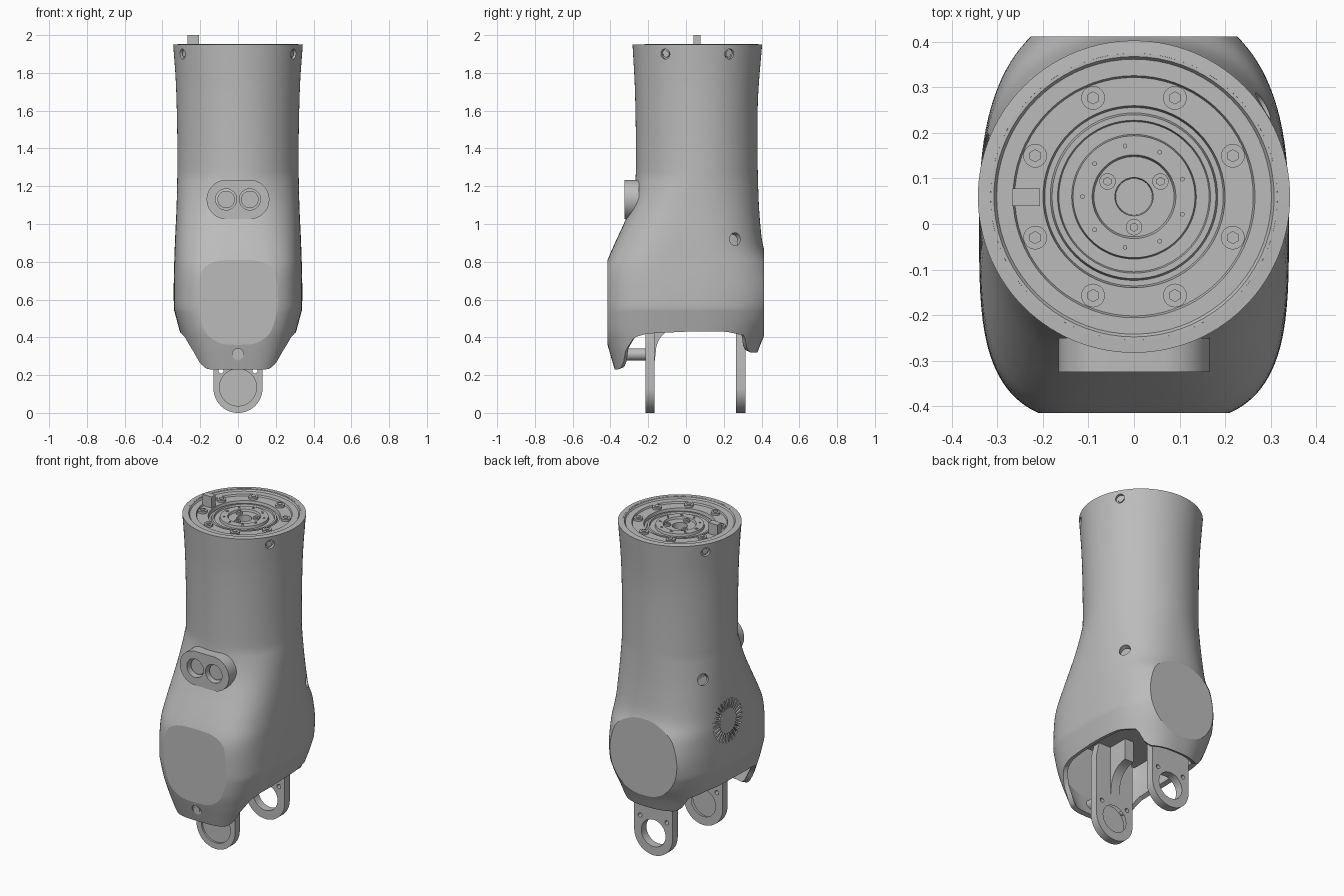
import bpy, bmesh, math
from mathutils import Vector, Matrix

cube = bpy.data.objects.get("Cube")
if cube:
    bpy.data.objects.remove(cube, do_unlink=True)

mat = bpy.data.materials.new("satin_grey")
mat.use_nodes = True
GREY = (0.5, 0.5, 0.5, 1)
mat.diffuse_color = GREY
mat.node_tree.nodes["Principled BSDF"].inputs["Base Color"].default_value = GREY
CY = 0.06  # axis of the upper tube


def make(name, bm, angle=30):
    me = bpy.data.meshes.new(name)
    bm.to_mesh(me)
    bm.free()
    me.materials.append(mat)
    ob = bpy.data.objects.new(name, me)
    bpy.context.collection.objects.link(ob)
    smooth(ob, angle)
    return ob


def smooth(ob, angle):
    bpy.ops.object.select_all(action="DESELECT")
    ob.select_set(True)
    bpy.context.view_layer.objects.active = ob
    bpy.ops.object.shade_smooth_by_angle(angle=math.radians(angle))


def apply_modifiers(ob):
    dg = bpy.context.evaluated_depsgraph_get()
    me = bpy.data.meshes.new_from_object(ob.evaluated_get(dg))
    ob.modifiers.clear()
    ob.data = me


def cut(ob, bm, angle=30):
    cutter = make("cutter", bm)
    cutter.hide_render = True
    mod = ob.modifiers.new("cut", "BOOLEAN")
    mod.operation, mod.solver, mod.object = "DIFFERENCE", "EXACT", cutter
    apply_modifiers(ob)
    bpy.data.objects.remove(cutter, do_unlink=True)
    smooth(ob, angle)


def cyl(bm, p, q, r, seg=32):
    p, q = Vector(p), Vector(q)
    rot = (q - p).to_track_quat("Z", "Y").to_matrix().to_4x4()
    bmesh.ops.create_cone(bm, cap_ends=True, segments=seg, radius1=r, radius2=r,
                          depth=(q - p).length, matrix=Matrix.Translation((p + q) / 2) @ rot)


def box(bm, lo, hi, rot=Matrix()):
    lo, hi = Vector(lo), Vector(hi)
    m = rot @ Matrix.Translation((lo + hi) / 2) @ Matrix.Diagonal((*(hi - lo), 1))
    bmesh.ops.create_cube(bm, size=1, matrix=m)


def extrude_xz(bm, outline, y0, y1):
    face = bm.faces.new([bm.verts.new((x, y0, z)) for x, z in outline])
    out = bmesh.ops.extrude_face_region(bm, geom=[face])["geom"]
    bmesh.ops.translate(bm, vec=(0, y1 - y0, 0),
                        verts=[v for v in out if isinstance(v, bmesh.types.BMVert)])
    bmesh.ops.recalc_face_normals(bm, faces=bm.faces)


def lathe(bm, profile, seg=72):
    vs = [bm.verts.new((r, CY, z)) for r, z in profile]
    es = [bm.edges.new(pair) for pair in zip(vs, vs[1:])]
    bmesh.ops.spin(bm, geom=vs + es, cent=(0, CY, 0), axis=(0, 0, 1), angle=math.tau, steps=seg)
    bmesh.ops.remove_doubles(bm, verts=bm.verts, dist=1e-5)
    bmesh.ops.recalc_face_normals(bm, faces=bm.faces)


def curve(keys, t, soft=True):
    """Interpolate (position, value) keys, softly or in straight lines."""
    t = min(max(t, keys[0][0]), keys[-1][0])
    i = next(k for k in range(len(keys) - 1) if t <= keys[k + 1][0])
    (a, va), (b, vb) = keys[i], keys[i + 1]
    u = (t - a) / (b - a)
    if not soft:
        return va + (vb - va) * u

    def slope(k):
        lo, hi = keys[max(k - 1, 0)], keys[min(k + 1, len(keys) - 1)]
        return (hi[1] - lo[1]) / (hi[0] - lo[0]) * (b - a)
    return ((2*u**3 - 3*u**2 + 1) * va + (u**3 - 2*u**2 + u) * slope(i)
            + (3*u**2 - 2*u**3) * vb + (u**3 - u**2) * slope(i + 1))


# Housing: section keys by height, lip height by depth
WIDE = [(.55, .34), (.7, .34), (.9, .334), (1.1, .325), (1.3, .321), (1.5, .322), (1.75, .329), (1.95, .343)]
TAPER = [(.23, .245), (.33, .28), (.42, .305), (.55, .34)]
FRONT = [(.23, -.378), (.3, -.398), (.36, -.415), (.45, -.435), (.65, -.44), (.75, -.433), (.81, -.415),
         (.9, -.376), (1, -.33), (1.1, -.29), (1.2, -.27), (1.35, -.265), (1.7, -.27), (1.95, -.283)]
BACK = [(.32, .378), (.4, .41), (.5, .458), (.63, .485), (.77, .458), (.87, .412), (1, .393),
        (1.2, .382), (1.5, .378), (1.7, .383), (1.95, .403)]
LIP = [(-.4, .23), (-.385, .235), (-.358, .265), (-.33, .33), (-.27, .4), (-.2, .42), (0, .43),
       (.2, .43), (.3, .41), (.335, .34), (.36, .32)]


def section(z, a):
    c, s = math.cos(a), math.sin(a)
    yc = curve([(.6, 0), (1.3, CY)], z)
    n = curve([(.8, 3.5 if s < 0 else 2.6), (1.25, 2)], z)
    half = curve(WIDE, z) if z > .55 else curve(TAPER, z, False)
    depth = yc - curve(FRONT, z) if s < 0 else curve(BACK, z) - yc
    return Vector((half * math.copysign(abs(c) ** (2 / n), c),
                   yc + depth * math.copysign(abs(s) ** (2 / n), s), z))


bm = bmesh.new()
COLS, UP, DOWN = 112, 56, 14
rows = []
for k in range(UP + DOWN + 1):
    row = []
    for i in range(COLS):
        a = math.tau * i / COLS
        if k <= UP:
            z = 1.95 - 1.4 * k / UP
        else:
            lip = curve(LIP, section(.38, a).y, False)
            z = .55 + (lip - .55) * (k - UP) / DOWN
        row.append(bm.verts.new(section(z, a)))
    rows.append(row)
for r0, r1 in zip(rows, rows[1:]):
    for i in range(COLS):
        j = (i + 1) % COLS
        bm.faces.new((r0[i], r1[i], r1[j], r0[j]))
# Flat front panel and flat rear disc
for y, side in ((-.415, -1), (.412, 1)):
    res = bmesh.ops.bisect_plane(bm, geom=bm.verts[:] + bm.edges[:] + bm.faces[:], dist=1e-5,
                                 plane_co=(0, y, 0), plane_no=(0, side, 0), clear_outer=True)
    loop = [e for e in res["geom_cut"] if isinstance(e, bmesh.types.BMEdge) and e.is_boundary]
    for f in bmesh.ops.edgeloop_fill(bm, edges=loop)["faces"]:
        f.normal_update()
        if f.normal.y * side < 0:
            f.normal_flip()
    for e in loop:
        e.smooth = False
housing = make("housing", bm, 20)
wall = housing.modifiers.new("wall", "SOLIDIFY")
wall.thickness, wall.offset = 0.028, -1
apply_modifiers(housing)

# Sockets, screw holes and radial vent sunk in the housing
bm = bmesh.new()
screws = bmesh.new()
for deg in (30, 150, 210, 330):
    d = Vector((math.cos(math.radians(deg)), math.sin(math.radians(deg)), 0))
    c = Vector((0, CY, 1.9))
    cyl(bm, c + d * .32, c + d * .38, .027)
    cyl(screws, c + d * .3, c + d * .33, .019, 6)
cyl(bm, (.24, .23, .9), (.42, .35, .98), .033)
cyl(bm, (-.24, .21, 1.1), (-.42, .32, 1.18), .033)
cyl(bm, (0, -.46, .31), (0, -.388, .31), .03)
cyl(screws, (0, -.39, .31), (0, -.397, .31), .019, 6)
for s in (-1, 1):
    cyl(bm, (.063 * s, -.4, 1.13), (.063 * s, -.275, 1.13), .056)
for i in range(28):
    spin = Matrix.Translation((0, .07, .82)) @ Matrix.Rotation(math.tau * i / 28, 4, "X")
    box(bm, (-.4, -.005, .075), (-.318, .005, .13), spin)
cut(housing, bm, 20)
make("housing_screws", screws)

# Twin sensor pod
bm = bmesh.new()
pts = []
for k in range(48):
    a = math.tau * (k + .5) / 48
    pts.append((math.copysign(.062, math.cos(a)) + .104 * math.cos(a), 1.13 + .104 * math.sin(a)))
extrude_xz(bm, pts, -.325, -.25)
pod = make("sensor_pod", bm)
bm = bmesh.new()
lens = bmesh.new()
for s in (-1, 1):
    cyl(bm, (.063 * s, -.4, 1.13), (.063 * s, -.2, 1.13), .056)
    cyl(lens, (.063 * s, -.27, 1.13), (.063 * s, -.3, 1.13), .046)
cut(pod, bm)
make("sensor_lenses", lens)

# Top flange with stepped rings
bm = bmesh.new()
lathe(bm, [(.325, 1.9), (.325, 1.951), (.308, 1.951), (.302, 1.942), (.266, 1.942), (.262, 1.932),
           (.2, 1.932), (.196, 1.912), (.184, 1.912), (.18, 1.925), (.168, 1.925), (.165, 1.915),
           (.137, 1.915), (.134, 1.93), (.092, 1.93), (.088, 1.918), (.042, 1.918), (.04, 1.87), (0, 1.87)])
make("top_flange", bm)

# Flange bolts, hub screws and dowels
bm = bmesh.new()


def ring_of_bolts(count, radius, start, r, z0, z1):
    for i in range(count):
        a = math.radians(start) + math.tau * i / count
        x, y = radius * math.cos(a), CY + radius * math.sin(a)
        cyl(bm, (x, y, z0), (x, y, z1), r, 24)
        cyl(bm, (x, y, z1 - .001), (x, y, z1 + .004), r * .55, 6)


ring_of_bolts(8, .235, 22.5, .026, 1.92, 1.945)
ring_of_bolts(3, .067, 30, .018, 1.91, 1.928)
ring_of_bolts(9, .113, 20, .01, 1.92, 1.931)
make("flange_bolts", bm)

# Locating tab
bm = bmesh.new()
box(bm, (-.268, .04, 1.92), (-.206, .078, 2.0))
make("locating_tab", bm)


# Ring-ended hinge arms
def hinge_arm(name, y0, y1, inner):
    bm = bmesh.new()
    arc = [(.13 * math.cos(a), .13 + .13 * math.sin(a))
           for a in (math.pi + math.pi * k / 32 for k in range(33))]
    extrude_xz(bm, arc + [(.13, .5), (.1, .62), (-.1, .62), (-.13, .5)], y0, y1)
    arm = make(name, bm)
    bm = bmesh.new()
    cyl(bm, (0, y0 - .1, .135), (0, y1 + .1, .135), .082, 48)
    cyl(bm, (0, inner - .012, .135), (0, inner + .012, .135), .098, 48)
    for s in (-1, 1):
        cyl(bm, (.09 * s, y0 - .1, .222), (.09 * s, y1 + .1, .222), .013, 16)
    cut(arm, bm)


hinge_arm("front_hinge_arm", -.215, -.168, -.215)
hinge_arm("rear_hinge_arm", .265, .315, .315)

# Curved brace behind the front arm
bm = bmesh.new()
brace = [(-.17, .62), (-.17, .24)] + [(-.04 - .12 * math.cos(a), .32 + .13 * math.sin(a))
                                      for a in (math.pi / 2 * k / 8 for k in range(9))] + [(-.04, .62)]
extrude_xz(bm, brace, -.03, .03)
bmesh.ops.rotate(bm, verts=bm.verts, matrix=Matrix.Rotation(math.pi / 2, 3, "Z"))
make("front_arm_brace", bm)

# Stand-off between front arm and housing, and inner frame
bm = bmesh.new()
cyl(bm, (0, -.392, .31), (0, -.2, .31), .032)
make("stand_off", bm)
bm = bmesh.new()
box(bm, (-.22, -.26, .58), (.22, .33, .72))
make("inner_frame", bm)
